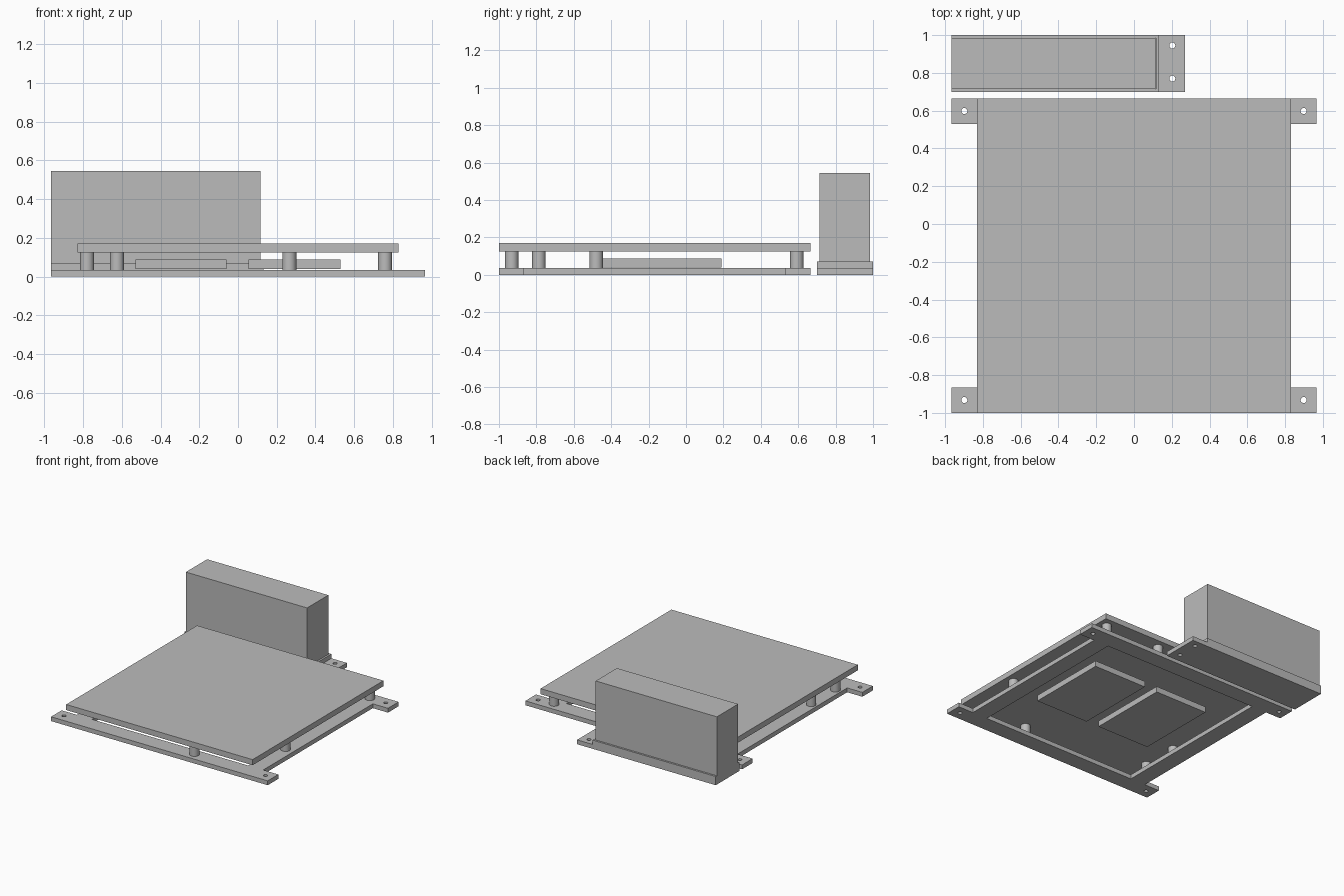
import bpy, math

if "Cube" in bpy.data.objects:
    bpy.data.objects.remove(bpy.data.objects["Cube"])

grey = bpy.data.materials.new("light_grey")
grey.diffuse_color = (0.5, 0.5, 0.5, 1)
grey.use_nodes = True
grey.node_tree.nodes["Principled BSDF"].inputs["Base Color"].default_value = grey.diffuse_color


def box(name, x0, x1, y0, y1, z0, z1):
    bpy.ops.mesh.primitive_cube_add(size=1, location=((x0 + x1) / 2, (y0 + y1) / 2, (z0 + z1) / 2))
    ob = bpy.context.object
    ob.name = name
    ob.scale = (x1 - x0, y1 - y0, z1 - z0)
    bpy.ops.object.transform_apply(location=False, rotation=False, scale=True)
    ob.data.materials.append(grey)
    return ob


def rect(x0, x1, y0, y1):
    return [(x0, y0), (x1, y0), (x1, y1), (x0, y1)]


def circle(cx, cy, r=0.016, n=16):
    return [(cx + r * math.cos(2 * math.pi * i / n), cy + r * math.sin(2 * math.pi * i / n))
            for i in range(n)]


def plate(name, loops, z0, z1):
    """Flat plate from an outline plus hole loops, extruded from z0 to z1."""
    cu = bpy.data.curves.new(name, 'CURVE')
    cu.dimensions = '2D'
    cu.fill_mode = 'BOTH'
    cu.extrude = (z1 - z0) / 2
    for pts in loops:
        sp = cu.splines.new('POLY')
        sp.points.add(len(pts) - 1)
        for p, (x, y) in zip(sp.points, pts):
            p.co = (x, y, 0, 1)
        sp.use_cyclic_u = True
    cu.materials.append(grey)
    ob = bpy.data.objects.new(name, cu)
    bpy.context.collection.objects.link(ob)
    ob.location.z = (z0 + z1) / 2
    bpy.ops.object.select_all(action='DESELECT')
    ob.select_set(True)
    bpy.context.view_layer.objects.active = ob
    bpy.ops.object.convert(target='MESH')
    bpy.ops.object.shade_flat()
    return bpy.context.object


T = 0.035  # base plate thickness

# Open mounting frame with four drilled corner tabs
right = [(0.965, -1), (0.965, -0.865), (0.83, -0.865), (0.83, 0.53), (0.965, 0.53), (0.965, 0.665)]
outline = right + [(-x, y) for x, y in reversed(right)]
holes = [circle(sx * 0.898, y) for sx in (-1, 1) for y in (-0.932, 0.598)]
plate("mounting_frame", [outline, rect(-0.695, 0.695, -0.865, 0.53)] + holes, 0, T)

# Main board on standoffs
box("main_board", -0.83, 0.83, -1, 0.665, 0.125, 0.17)
for i, (x, y) in enumerate([(-0.625, 0.592), (0.265, 0.592), (0.76, 0.592), (-0.78, -0.48),
                            (0.76, -0.48), (-0.78, -0.787), (0.265, -0.932)]):
    bpy.ops.mesh.primitive_cylinder_add(vertices=32, radius=0.036, depth=0.125 - T,
                                        location=(x, y, (0.125 + T) / 2))
    peg = bpy.context.object
    peg.name = f"standoff_{i + 1}"
    peg.data.materials.append(grey)
    bpy.ops.object.shade_smooth_by_angle()

# Two flat drives below the board
box("drive_left", -0.53, -0.06, -0.48, 0.19, 0.04, 0.087)
box("drive_right", 0.055, 0.53, -0.48, 0.19, 0.04, 0.087)

# Power supply bracket: drilled floor, low three-sided rim, and the tall box
plate("supply_bracket_floor", [rect(-0.965, 0.27, 0.7, 1.0), circle(0.203, 0.77), circle(0.203, 0.945)], 0, T)
rim = [(-0.965, 0.7), (0.132, 0.7), (0.132, 1.0), (-0.965, 1.0),
       (-0.965, 0.985), (0.117, 0.985), (0.117, 0.715), (-0.965, 0.715)]
plate("supply_bracket_rim", [rim], T, 0.07)
box("power_supply", -0.965, 0.115, 0.715, 0.985, T, 0.545)
